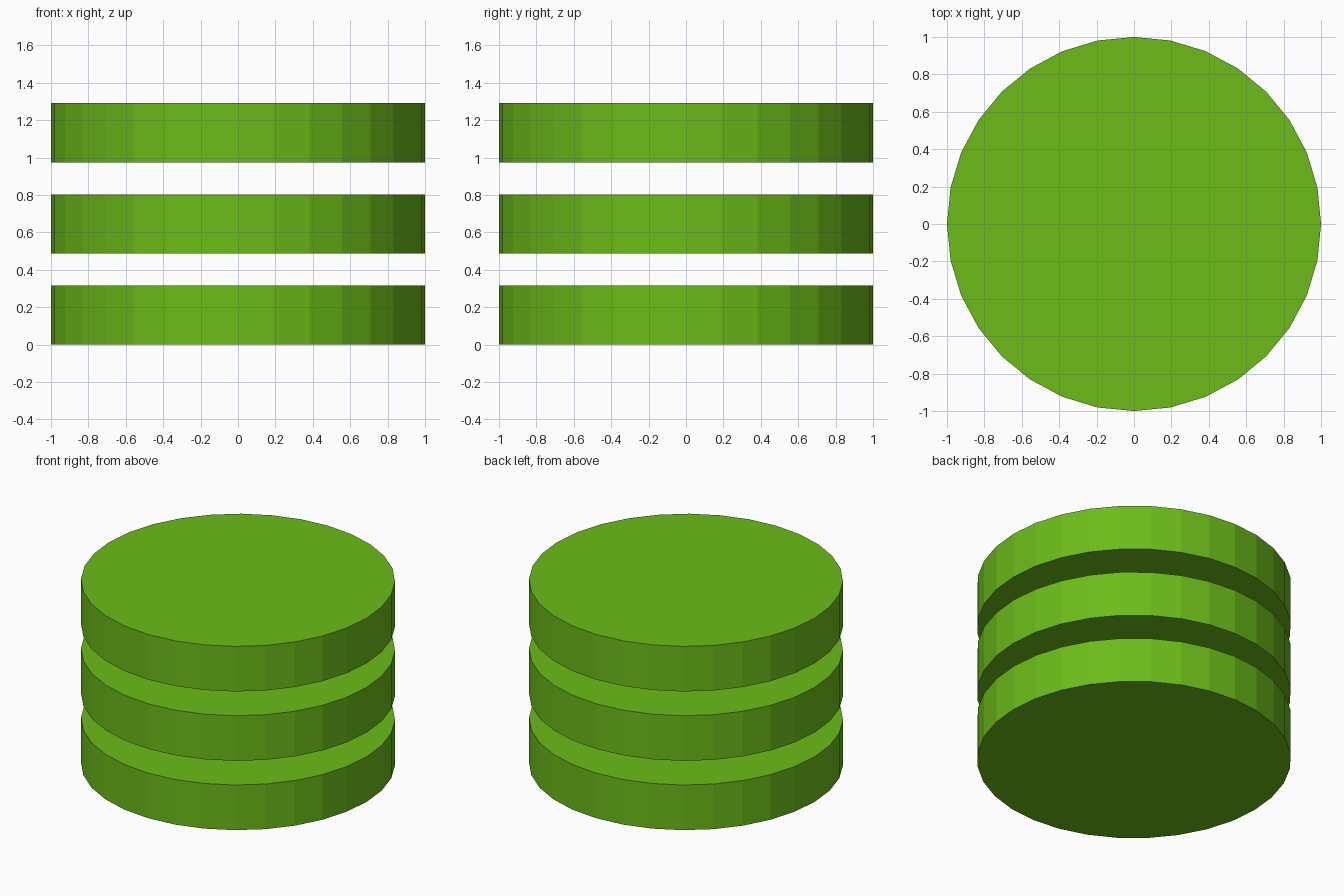
import bpy

if "Cube" in bpy.data.objects:
    bpy.data.objects.remove(bpy.data.objects["Cube"])

RADIUS = 1.0
HEIGHT = 0.317   # thickness of each disc
STEP = 0.487     # spacing between disc bases

green = bpy.data.materials.new("green")
green.diffuse_color = (0.15, 0.50, 0.01, 1)
green.use_nodes = True
green.node_tree.nodes["Principled BSDF"].inputs["Base Color"].default_value = green.diffuse_color

# Three identical flat-shaded discs stacked with gaps
for i, name in enumerate(("bottom_disc", "middle_disc", "top_disc")):
    bpy.ops.mesh.primitive_cylinder_add(
        vertices=32, radius=RADIUS, depth=HEIGHT,
        location=(0, 0, i * STEP + HEIGHT / 2))
    disc = bpy.context.object
    disc.name = name
    disc.data.materials.append(green)
